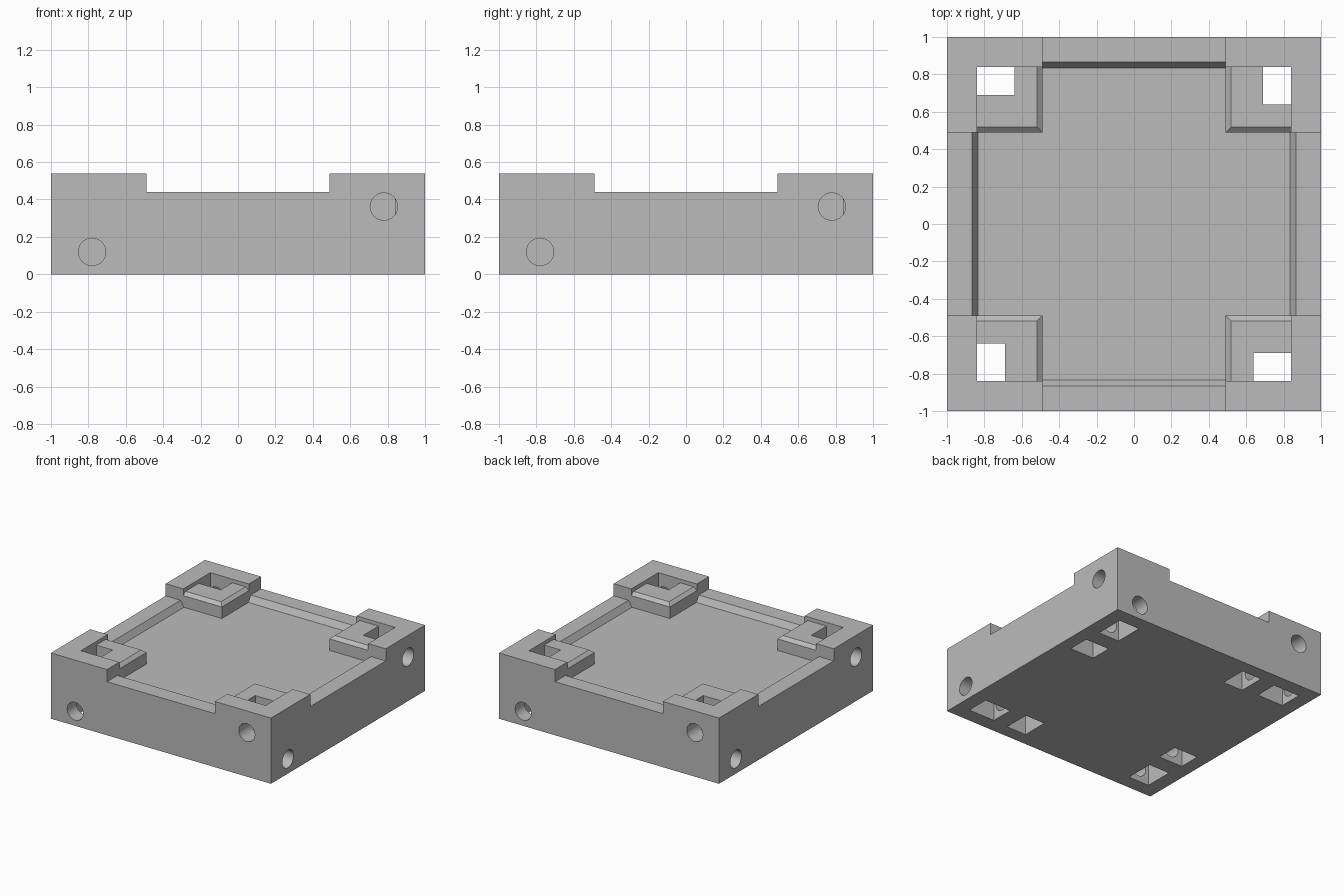
import bpy, bmesh
from math import pi
from mathutils import Matrix, Vector

cube = bpy.data.objects.get("Cube")
if cube:
    bpy.data.objects.remove(cube, do_unlink=True)

grey = bpy.data.materials.new("plain grey")
grey.use_nodes = True
colour = (0.5, 0.5, 0.5, 1)
grey.diffuse_color = colour
grey.node_tree.nodes["Principled BSDF"].inputs["Base Color"].default_value = colour


def make(name, bm, turn=0):
    bmesh.ops.transform(bm, matrix=Matrix.Rotation(turn * pi / 2, 4, "Z"), verts=bm.verts)
    bmesh.ops.recalc_face_normals(bm, faces=bm.faces)
    mesh = bpy.data.meshes.new(name)
    bm.to_mesh(mesh)
    bm.free()
    mesh.materials.append(grey)
    ob = bpy.data.objects.new(name, mesh)
    bpy.context.collection.objects.link(ob)
    return ob


def block(name, x, y, z, turn=0, top_x=None, top_y=None):
    """Box between ranges; top_x and top_y give it a different upper face."""
    bm = bmesh.new()
    bmesh.ops.create_cube(bm, size=1)
    for v in bm.verts:
        up = v.co.z > 0
        xs = top_x if up and top_x else x
        ys = top_y if up and top_y else y
        v.co = Vector((xs[v.co.x > 0], ys[v.co.y > 0], z[up]))
    return make(name, bm, turn)


def bore(name, start, end, radius, turn=0):
    start, end = Vector(start), Vector(end)
    axis = end - start
    bm = bmesh.new()
    bmesh.ops.create_cone(bm, cap_ends=True, segments=40, radius1=radius,
                          radius2=radius, depth=axis.length)
    spin = axis.to_track_quat("Z", "Y").to_matrix().to_4x4()
    bmesh.ops.transform(bm, matrix=Matrix.Translation((start + end) / 2) @ spin, verts=bm.verts)
    return make(name, bm, turn)


def combine(target, tool, operation):
    mod = target.modifiers.new(operation.lower(), "BOOLEAN")
    mod.operation = operation
    mod.solver = "EXACT"
    mod.object = tool
    bpy.context.view_layer.objects.active = target
    bpy.ops.object.modifier_apply(modifier=mod.name)
    bpy.data.objects.remove(tool, do_unlink=True)


# Shallow tray with sloping inner walls
tray = block("tray", (-1, 1), (-1, 1), (0, 0.44))
low, high = (-0.835, 0.835), (-0.895, 0.895)
combine(tray, block("recess", low, low, (0.39, 0.49), 0, high, high), "DIFFERENCE")

# Raised corners: two rim bars around a chamfered platform
for turn in range(4):
    foot, cap = (0.49, 0.9), (0.518, 0.9)
    corner = block("corner", foot, foot, (0.2, 0.485), turn)
    combine(corner, block("chamfer", foot, foot, (0.485, 0.51), turn, cap, cap), "UNION")
    combine(corner, block("rim", (0.84, 1), (0.49, 1), (0.2, 0.54), turn), "UNION")
    combine(corner, block("rim", (0.49, 1), (0.84, 1), (0.2, 0.54), turn), "UNION")
    combine(tray, corner, "UNION")

# Slots from below, and the low and high bolt holes of each corner
for turn in range(4):
    cutters = [
        block("through_slot", (0.69, 0.84), (0.64, 0.84), (-0.1, 0.7), turn),
        block("wide_slot", (0.69, 0.88), (0.64, 0.88), (-0.1, 0.24), turn),
        block("blind_slot", (0.67, 0.89), (0.32, 0.5), (-0.1, 0.24), turn),
        bore("low_hole", (0.78, 1.1, 0.12), (0.78, 0.4, 0.12), 0.073, turn),
        bore("high_hole", (1.1, 0.78, 0.362), (0.75, 0.78, 0.362), 0.073, turn),
    ]
    for cutter in cutters:
        combine(tray, cutter, "DIFFERENCE")

# Merge coplanar faces and smooth only the round bores
bm = bmesh.new()
bm.from_mesh(tray.data)
bmesh.ops.remove_doubles(bm, verts=bm.verts, dist=0.0001)
bmesh.ops.dissolve_limit(bm, angle_limit=0.01, verts=bm.verts, edges=bm.edges)
bm.to_mesh(tray.data)
bm.free()
bpy.ops.object.select_all(action="DESELECT")
tray.select_set(True)
bpy.context.view_layer.objects.active = tray
bpy.ops.object.shade_smooth_by_angle(angle=pi / 6)
